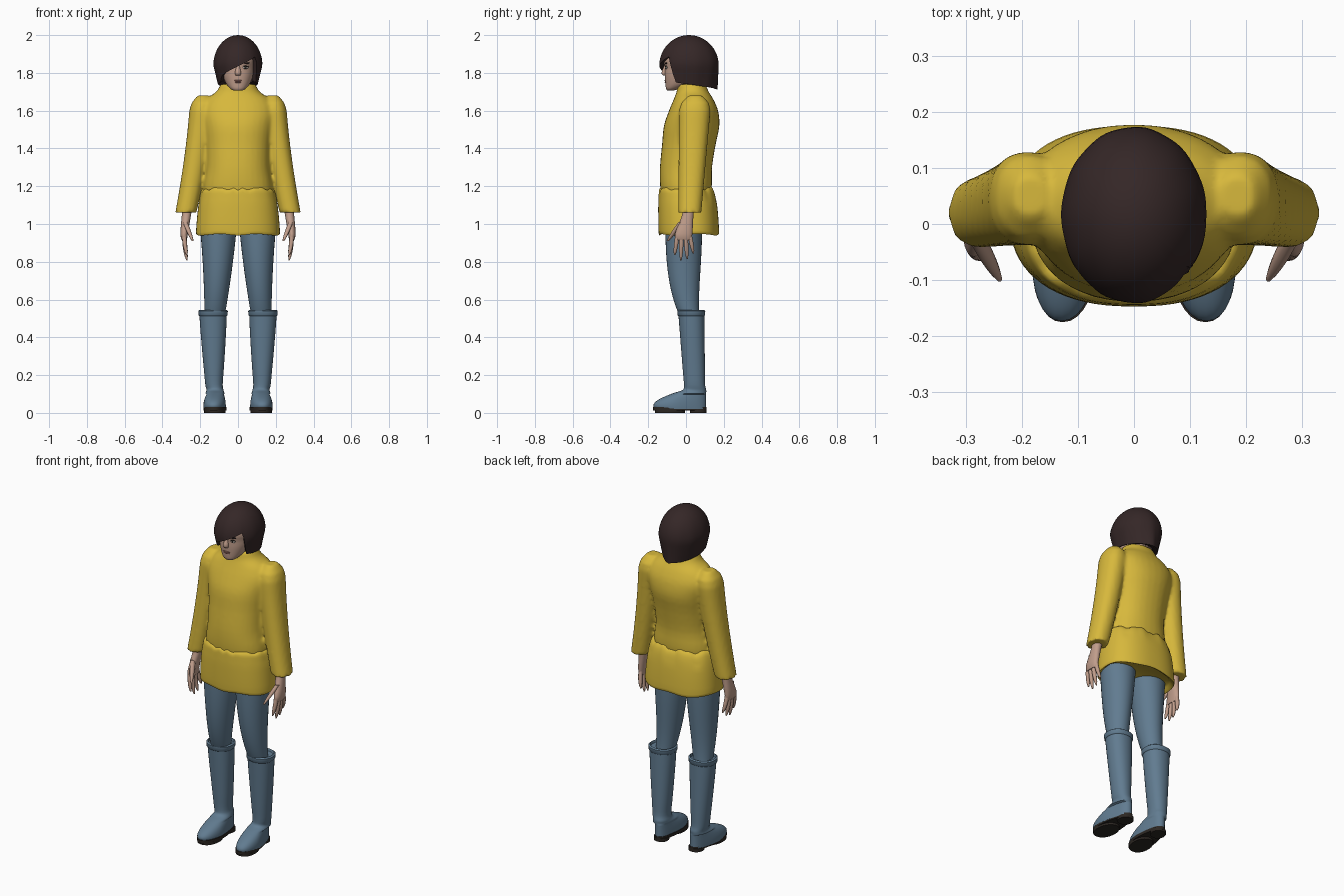
import bpy, bmesh
from math import sin, cos, pi, radians, sqrt, exp, degrees, atan2, copysign

cube = bpy.data.objects.get("Cube")
if cube:
    bpy.data.objects.remove(cube, do_unlink=True)


def material(name, red, green, blue):
    mat = bpy.data.materials.new(name)
    mat.use_nodes = True
    mat.diffuse_color = (red, green, blue, 1)
    shader = next(node for node in mat.node_tree.nodes if node.type == "BSDF_PRINCIPLED")
    shader.inputs["Base Color"].default_value = mat.diffuse_color
    shader.inputs["Roughness"].default_value = .7
    return mat


mustard = material("mustard yellow", red=.68, green=.48, blue=.045)
slate = material("slate blue", red=.12, green=.2, blue=.28)
skin = material("skin", red=.53, green=.34, blue=.26)
brown = material("dark brown hair", red=.035, green=.02, blue=.02)
rubber = material("dark rubber", red=.025, green=.02, blue=.016)
pink = material("lip pink", red=.36, green=.17, blue=.14)
white = material("eye white", red=.6, green=.55, blue=.5)


def at(z, wide, deep, x=0, y=0):
    """One level cross-section: centre and half sizes."""
    return (x, y, z, wide, deep)


def mix(start, end, t):
    return start + (end - start) * t


def steps(count):
    return [i / count for i in range(count + 1)]


def smooth_rows(rows, parts):
    """Interpolate smoothly between cross-sections."""
    result = []
    for i in range(len(rows) - 1):
        before, start = rows[max(i - 1, 0)], rows[i]
        end, after = rows[i + 1], rows[min(i + 2, len(rows) - 1)]
        for t in steps(parts)[:-1]:
            result.append([
                (2 * q + t * (r - p + t * (2 * p - 5 * q + 4 * r - s
                 + t * (3 * q - p - 3 * r + s)))) / 2
                for p, q, r, s in zip(before, start, end, after)])
    return result + [rows[-1]]


def loft(rows, bm=None, side=1, parts=3, count=32, power=2.2):
    """Skin a closed body through cross-sections."""
    bm = bm or bmesh.new()
    rings = []
    for x, y, z, wide, deep in smooth_rows(rows, parts):
        ring = []
        for i in range(count):
            c, s = cos(2 * pi * i / count), sin(2 * pi * i / count)
            across = wide * copysign(abs(c) ** (2 / power), c)
            along = deep * copysign(abs(s) ** (2 / power), s)
            ring.append(bm.verts.new((side * (x + across), y + along, z)))
        rings.append(ring)
    for low, high in zip(rings, rings[1:]):
        for i in range(count):
            bm.faces.new((low[i - 1], low[i], high[i], high[i - 1]))
    bm.faces.new(rings[0])
    bm.faces.new(rings[-1])
    return bm


def make(name, bm, mat, mirror=False):
    bmesh.ops.recalc_face_normals(bm, faces=bm.faces)
    mesh = bpy.data.meshes.new(name)
    bm.to_mesh(mesh)
    bm.free()
    mesh.materials.append(mat)
    for poly in mesh.polygons:
        poly.use_smooth = True
    mesh.set_sharp_from_angle(angle=radians(50))
    obj = bpy.data.objects.new(name, mesh)
    bpy.context.collection.objects.link(obj)
    if mirror:
        obj.modifiers.new("Mirror", "MIRROR").use_mirror_merge = False
    return obj


def blob(name, mat, place, size, tilt=0, mirror=False):
    bm = bmesh.new()
    bmesh.ops.create_uvsphere(bm, u_segments=16, v_segments=10, radius=1)
    for v in bm.verts:
        offset = [c * s for c, s in zip(v.co, size)]
        v.co = [p + o for p, o in zip(place, offset)]
        v.co.z += tilt * offset[0]
    make(name, bm, mat, mirror)


# Jumper: torso and both sleeves fused into one soft surface
jumper_bm = loft([
    at(z=1.12, wide=.18, deep=.125),
    at(z=1.2, wide=.182, deep=.137),
    at(z=1.3, wide=.168, deep=.138),
    at(z=1.42, wide=.172, deep=.142, y=.015),
    at(z=1.52, wide=.187, deep=.147, y=.03),
    at(z=1.6, wide=.2, deep=.13, y=.04),
    at(z=1.66, wide=.17, deep=.105, y=.04),
    at(z=1.7, wide=.115, deep=.085, y=.035),
    at(z=1.74, wide=.093, deep=.075, y=.03)])
sleeve = []
for t in steps(16):
    cap = sqrt(1 - max(0, .9 - t * 6) ** 2)
    radius = mix(.07, .056, t) * cap
    sleeve.append(at(z=mix(1.68, 1.06, t), wide=radius, deep=radius * mix(1.25, 1.1, t),
                     x=mix(.185, .276, t ** 1.4), y=mix(.05, .02, t)))
for side in (1, -1):
    loft(sleeve, jumper_bm, side, parts=1)
jumper = make("jumper", jumper_bm, mustard)
fuse = jumper.modifiers.new("Fuse", "REMESH")
fuse.mode = "VOXEL"
fuse.voxel_size = .01
fuse.use_smooth_shade = True
soften = jumper.modifiers.new("Soften", "SMOOTH")
soften.factor = .5
soften.iterations = 5

# Skirt of the jumper, with a rippled waist seam and hem
skirt = loft([
    at(z=1.2, wide=.16, deep=.115),
    at(z=1.185, wide=.188, deep=.14),
    at(z=1.15, wide=.2, deep=.15, y=.005),
    at(z=1.08, wide=.212, deep=.157, y=.01),
    at(z=.96, wide=.222, deep=.16, y=.015),
    at(z=.945, wide=.214, deep=.153, y=.015),
    at(z=.965, wide=.19, deep=.13, y=.015)], count=72, power=2.4)
for v in skirt.verts:
    around = atan2(v.co.y, v.co.x)
    if v.co.z > 1.13:
        v.co.z += .008 * sin(7 * around) + .004 * sin(17 * around)
        if v.co.y < 0:
            for notch in (-.14, 0, .14):
                v.co.z -= .015 * exp(-((v.co.x - notch) / .022) ** 2)
    elif v.co.z < .98:
        v.co.z += .004 * sin(5 * around)
make("jumper_skirt", skirt, mustard)

# Trousers
leg = [at(z=mix(.98, .5, t), wide=mix(.097, .052, t), deep=mix(.097, .05, t * t),
          x=mix(.104, .125, t * t), y=mix(-.012, .022, t ** 4)) for t in steps(12)]
make("trouser_legs", loft(leg, power=2), slate, mirror=True)

# Boots: straight shaft running into a foot that lengthens forwards
boot = [at(z=mix(.53, .15, t), wide=mix(.073, .046, t ** 1.2), deep=mix(.069, .056, t),
           x=mix(.132, .127, t), y=mix(.028, .045, t)) for t in steps(5)]
for t in steps(7):
    spread = sin(t * 1.9)
    length = mix(.062, .14, spread)
    boot.append(at(z=mix(.122, .02, t), wide=mix(.045, .06, spread), deep=length,
                   x=.122, y=.107 - length))


def foot_shape(bm):
    """Narrow the heel and turn the toes slightly outwards."""
    for v in bm.verts:
        if v.co.z < .1:
            narrow = 1 - .18 * min(max((v.co.y + .06) * 10, 0), 1)
            v.co.x = .12 + (v.co.x - .12) * narrow - .05 * (v.co.y + .03)
    return bm


def pad(name, bottom, top, wide, deep, y):
    rows = [at(z=z, wide=wide, deep=deep, x=.12, y=y) for z in (bottom, top)]
    make(name, foot_shape(loft(rows, parts=1)), rubber, mirror=True)


make("boots", foot_shape(loft(boot)), slate, mirror=True)
pad("boot_soles", bottom=.012, top=.03, wide=.061, deep=.142, y=-.033)
pad("boot_treads", bottom=0, top=.015, wide=.056, deep=.08, y=-.085)
pad("boot_heels", bottom=0, top=.02, wide=.05, deep=.043, y=.065)

# Rolled cuff around the top of each boot
cuff = [at(z=z, wide=r, deep=r - .004, x=.132, y=.028)
        for z, r in ((.51, .07), (.518, .077), (.54, .078), (.546, .07), (.532, .066))]
make("boot_cuffs", loft(cuff, parts=1), slate, mirror=True)

# Hands: palm, four fingers and thumb
hand = loft([
    at(z=1.09, wide=.026, deep=.03, x=.268, y=.015),
    at(z=1.04, wide=.024, deep=.031, x=.274, y=.008),
    at(z=.95, wide=.02, deep=.046, x=.285, y=-.012),
    at(z=.915, wide=.014, deep=.042, x=.284, y=-.013)], count=20)
for finger, tip in enumerate((.835, .808, .815, .845)):
    base = mix(-.046, -.024, finger)
    finger_rows = []
    for t in steps(6):
        radius = .012 * sqrt(1 - .9 * t ** 3)
        finger_rows.append(at(z=mix(.94, tip, t), wide=radius, deep=radius,
                              x=mix(.284, .27, t * t), y=base + t * mix(-.014, -.003, finger)))
    loft(finger_rows, hand, parts=1, count=10)
thumb = [at(z=mix(1.01, .91, t), wide=.013 - .008 * t ** 3, deep=.016 - .01 * t ** 3,
            x=mix(.28, .24, t), y=mix(-.025, -.097, t)) for t in steps(6)]
loft(thumb, hand, parts=1, count=10)
make("hands", hand, skin, mirror=True)

# Head, neck and nose
head = loft([
    at(z=1.708, wide=.025, deep=.02, y=-.08),
    at(z=1.718, wide=.042, deep=.038, y=-.068),
    at(z=1.745, wide=.064, deep=.069, y=-.04),
    at(z=1.79, wide=.082, deep=.094, y=-.018),
    at(z=1.83, wide=.089, deep=.112),
    at(z=1.88, wide=.089, deep=.115),
    at(z=1.96, wide=.04, deep=.05)])
make("head", head, skin)
make("neck", loft([at(z=1.66, wide=.06, deep=.06, y=.02),
                   at(z=1.78, wide=.055, deep=.058, y=.01)]), skin)
make("nose", loft([at(z=1.84, wide=.008, deep=.01, y=-.105),
                   at(z=1.8, wide=.016, deep=.018, y=-.112),
                   at(z=1.785, wide=.011, deep=.012, y=-.106)], count=16), skin)

# Facial features
blob("eyes", white, (.039, -.104, 1.828), (.016, .006, .007), mirror=True)
blob("irises", rubber, (.039, -.108, 1.828), (.007, .003, .007), mirror=True)
blob("eyelashes", rubber, (.04, -.106, 1.835), (.018, .006, .003), mirror=True)
blob("eyebrows", brown, (.042, -.105, 1.85), (.02, .007, .004), tilt=.12, mirror=True)
blob("upper_lip", pink, (0, -.108, 1.759), (.022, .006, .004))
blob("lower_lip", pink, (0, -.107, 1.751), (.019, .006, .005))


def hair_edge(angle):
    """Height of the cut: diagonal fringe in front, bob at the sides and back."""
    turn = degrees(angle)
    fringe = 1.835 + .0011 * turn
    bob = 1.75 - .038 * max(0, (abs(turn) - 55) / 125)
    return mix(fringe, bob, min(max((abs(turn) - 47) / 10, 0), 1))


# Bobbed hair: strands from the crown down to the cut, then tucked inwards
hair = bmesh.new()
columns = 80
strands = []
for i in range(columns):
    angle = 2 * pi * i / columns - pi
    bottom = hair_edge(angle)
    path = [(mix(2, bottom, t ** 1.8), 1) for t in steps(18)]
    path += [(bottom + .004, .9), (bottom + .02, .7)]
    strand = []
    for z, tuck in path:
        if z > 1.84:
            radius = sqrt(max(0, 1 - ((z - 1.84) / .16) ** 2))
        else:
            radius = 1 - (1.84 - z) * (.3 + 1.6 * abs(sin(angle)))
        radius *= tuck * (1 + .03 * sin(11 * angle) * (2 - z))
        strand.append(hair.verts.new((.13 * radius * sin(angle),
                                      .016 - .157 * radius * cos(angle), z)))
    strands.append(strand)
for i, strand in enumerate(strands):
    before = strands[i - 1]
    for k in range(len(strand) - 1):
        hair.faces.new((before[k], before[k + 1], strand[k + 1], strand[k]))
bmesh.ops.remove_doubles(hair, verts=hair.verts, dist=.0004)
make("hair", hair, brown)
